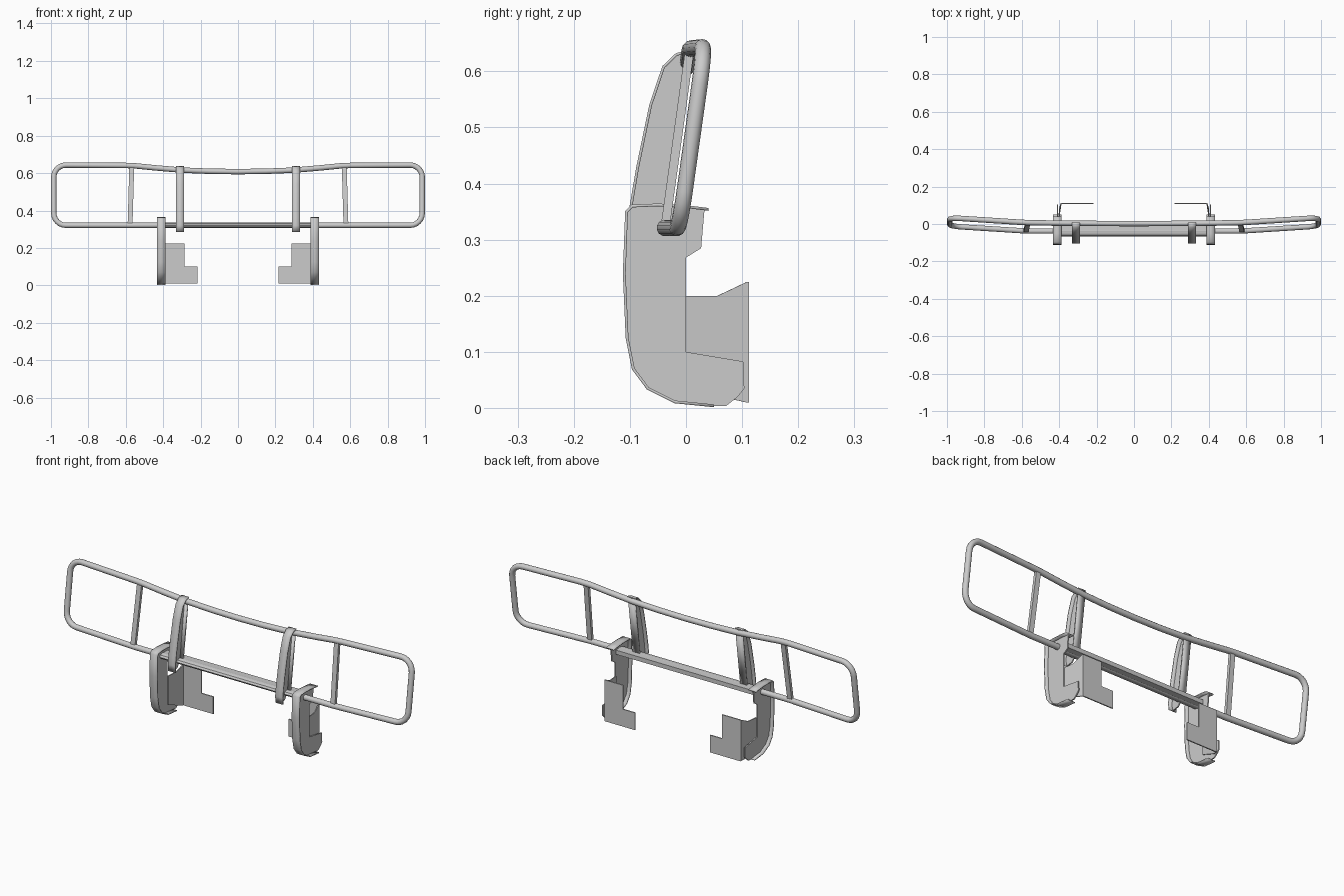
import bpy, bmesh, math
from mathutils import Vector

if "Cube" in bpy.data.objects:
    bpy.data.objects.remove(bpy.data.objects["Cube"])


def make(name, verts, faces, thick=0.0, offset=0.0, mirror=True, smooth=False):
    me = bpy.data.meshes.new(name)
    me.from_pydata([tuple(v) for v in verts], [], faces)
    ob = bpy.data.objects.new(name, me)
    bpy.context.collection.objects.link(ob)
    bm = bmesh.new()
    bm.from_mesh(me)
    bmesh.ops.recalc_face_normals(bm, faces=bm.faces)
    bm.to_mesh(me)
    bm.free()
    if thick:
        s = ob.modifiers.new("thickness", 'SOLIDIFY')
        s.thickness, s.offset = thick, offset
        s.use_even_offset = True
    if mirror:
        m = ob.modifiers.new("mirror", 'MIRROR')
        m.use_axis[0] = True
        m.use_clip = False
    if smooth:
        bpy.ops.object.select_all(action='DESELECT')
        ob.select_set(True)
        bpy.context.view_layer.objects.active = ob
        bpy.ops.object.shade_smooth_by_angle(angle=math.radians(30))
    return ob


def plate(name, x, prof, thick=0.006):
    """Flat sheet with a (y, z) outline at a given x."""
    return make(name, [(x, y, z) for y, z in prof], [list(range(len(prof)))], thick)


def ribbon(name, x0, x1, path, thick=0.005):
    """Bent strip following a (y, z) path."""
    verts = [(x, y, z) for y, z in path for x in (x0, x1)]
    faces = [(2*i, 2*i+1, 2*i+3, 2*i+2) for i in range(len(path) - 1)]
    return make(name, verts, faces, thick, 0.0, True, True)


def bar_y(x, z):
    """Depth of the tilted, swept-back tube plane."""
    sweep = max(0.0, (abs(x) - 0.57) / 0.41)
    return -0.038 + 0.14 * (z - 0.32) + 0.026 * sweep


# Closed bumper tube: right half path, mirrored to the left
R, XE, ZT, ZB = 0.065, 0.985, 0.643, 0.321
half = [(0, 0.608), (0.15, 0.610), (0.30, 0.616), (0.44, 0.628), (0.55, 0.639), (0.60, 0.641)]
half += [(XE - R + R*math.sin(a), ZT - R + R*math.cos(a))
         for a in (math.pi/2*i/6 for i in range(7))]
half += [(XE - R + R*math.cos(a), ZB + R - R*math.sin(a))
         for a in (math.pi/2*i/6 for i in range(7))]
half += [(0.57, ZB), (0.3, ZB), (0, ZB)]
loop = half + [(-x, z) for x, z in reversed(half[1:-1])]
cu = bpy.data.curves.new("bumper_tube", 'CURVE')
cu.dimensions = '3D'
cu.bevel_depth = 0.0145
cu.bevel_resolution = 4
sp = cu.splines.new('POLY')
sp.points.add(len(loop) - 1)
for p, (x, z) in zip(sp.points, loop):
    p.co = (x, bar_y(x, z), z, 1)
sp.use_cyclic_u = True
sp.use_smooth = True
tube = bpy.data.objects.new("bumper_tube", cu)
bpy.context.collection.objects.link(tube)
tube.select_set(True)
bpy.context.view_layer.objects.active = tube
bpy.ops.object.convert(target='MESH')

# Step bar between the brackets, rounded at the front
step = [(0.0, 0.312), (0.0, 0.334), (-0.045, 0.335), (-0.06, 0.331),
        (-0.066, 0.322), (-0.06, 0.313), (-0.045, 0.309)]
n = len(step)
sv = [(x, y, z) for x in (-0.405, 0.405) for y, z in step]
sf = [(i, (i+1) % n, (i+1) % n + n, i + n) for i in range(n)]
make("step_bar", sv, sf + [list(range(n)), list(range(n, 2*n))], mirror=False)

# Outer flat struts inside the loop
sv = []
for xc, z in ((0.577, 0.322), (0.568, 0.64)):
    y = bar_y(xc, z)
    sv += [(xc + dx, y + dy, z) for dx, dy in
           ((-0.013, -0.008), (0.013, -0.008), (0.013, 0.008), (-0.013, 0.008))]
make("outer_strut", sv, [(0, 1, 2, 3), (4, 5, 6, 7)] +
     [(i, (i+1) % 4, (i+1) % 4 + 4, i + 4) for i in range(4)])

# Curved uprights: front flange, web and rear strip
front = [(-0.100, 0.285), (-0.103, 0.32), (-0.098, 0.36), (-0.086, 0.43), (-0.063, 0.54),
         (-0.040, 0.608), (-0.017, 0.630), (0.008, 0.637)]
ribbon("upright_flange", 0.288, 0.331, front)
plate("upright_web", 0.31, front + [(-0.036, 0.325), (-0.06, 0.29)])
ribbon("upright_rear_strip", 0.29, 0.329, [(-0.036, 0.33), (0.004, 0.625)], 0.008)

# Mounting brackets: rim flange and web
rim = [(0.040, 0.354), (0.0, 0.359), (-0.05, 0.362), (-0.096, 0.360), (-0.106, 0.350),
       (-0.110, 0.24), (-0.105, 0.125), (-0.094, 0.07), (-0.068, 0.035),
       (-0.02, 0.011), (0.05, 0.004)]
ribbon("bracket_rim", 0.388, 0.432, rim)
plate("bracket_web", 0.41, [(0.033, 0.354)] + rim[1:] +
      [(0.072, 0.004), (0.092, 0.02), (0.104, 0.035), (0.102, 0.083), (0.0, 0.1),
       (0.0, 0.268), (0.027, 0.285)])

# Chassis mounts: side sheet folded into a stepped rear plate
side = [(0.404, 0.0, 0.05), (0.404, 0.0, 0.2), (0.398, 0.056, 0.2),
        (0.390, 0.109, 0.225), (0.390, 0.109, 0.01), (0.398, 0.085, 0.015)]
make("mount_side", side, [list(range(6))], 0.005)
rear = [(0.392, 0.225), (0.285, 0.225), (0.285, 0.1), (0.217, 0.1), (0.217, 0.01), (0.392, 0.01)]
make("mount_rear_plate", [(x, 0.109, z) for x, z in rear], [list(range(6))], 0.006)
